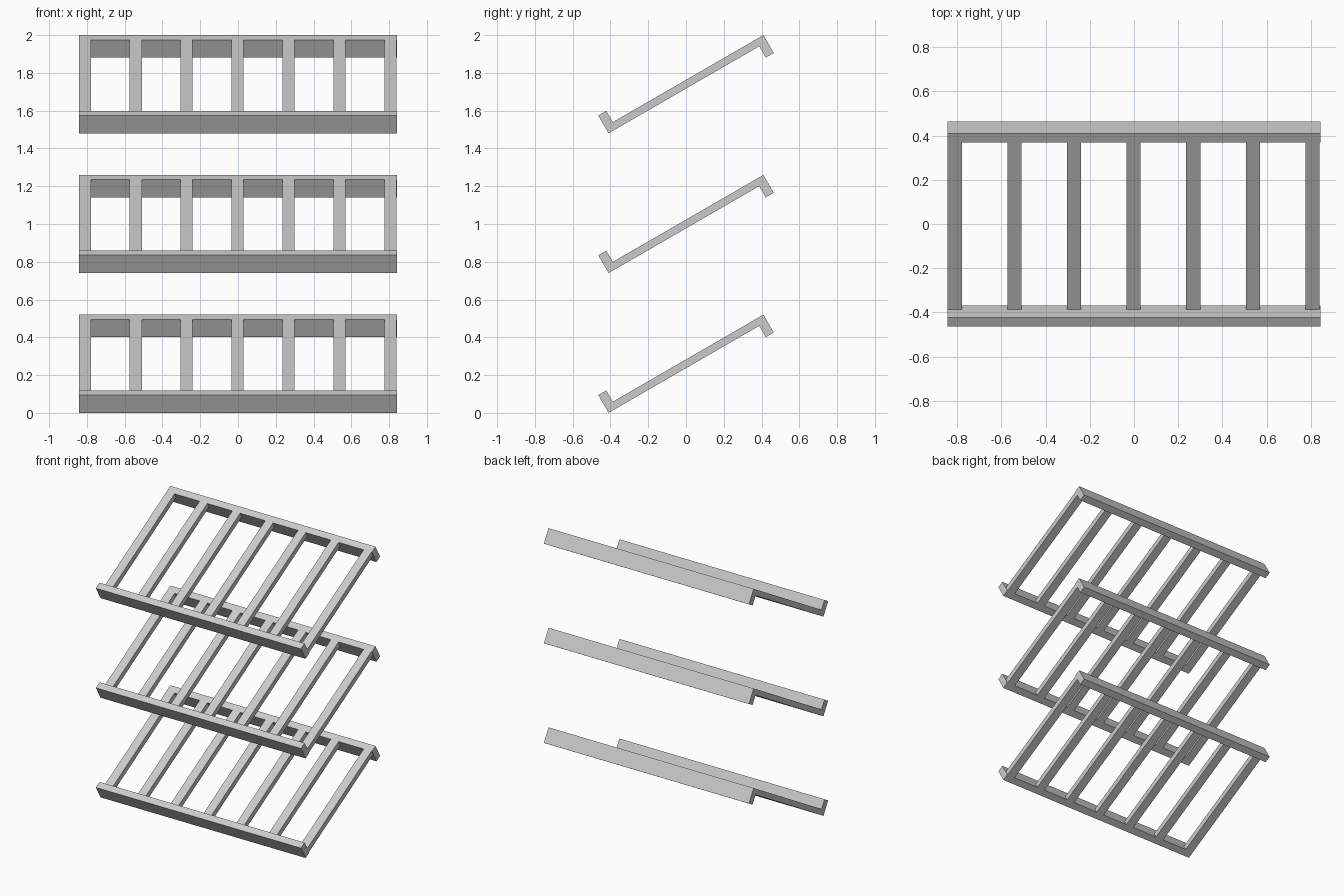
import bpy
from mathutils import Matrix, Vector
from math import radians

if "Cube" in bpy.data.objects:
    bpy.data.objects.remove(bpy.data.objects["Cube"])

TILT = Matrix.Rotation(radians(30), 4, 'X')
HALF_X = 0.843      # half width of the rack
END = 0.485         # half depth along the tilted plane
INNER = 0.436       # inner face of the end boards
T = 0.02            # half thickness of the slats
LIP = 0.089         # reach of the lips


def box(name, lo, hi, centre_z):
    """Box given in the shelf's tilted frame, placed at the shelf height."""
    lo, hi = Vector(lo), Vector(hi)
    bpy.ops.mesh.primitive_cube_add(size=1)
    ob = bpy.context.object
    ob.name = name
    size = hi - lo
    ob.data.transform(Matrix.Translation((0, 0, centre_z)) @ TILT
                      @ Matrix.Translation((lo + hi) / 2)
                      @ Matrix.Diagonal((*size, 1)))
    return ob


for level, z in enumerate((0.26, 1.0, 1.74), 1):
    # front lip turned up, back lip turned down
    box(f"shelf_{level}_front_lip", (-HALF_X, -END, -T), (HALF_X, -INNER, LIP), z)
    box(f"shelf_{level}_back_lip", (-HALF_X, INNER, -LIP), (HALF_X, END, T), z)
    # seven slats between the lips
    for i in range(7):
        x = -0.811 + 0.2697 * i
        box(f"shelf_{level}_slat_{i + 1}", (x - 0.032, -INNER, -T),
            (x + 0.032, INNER, T), z)
